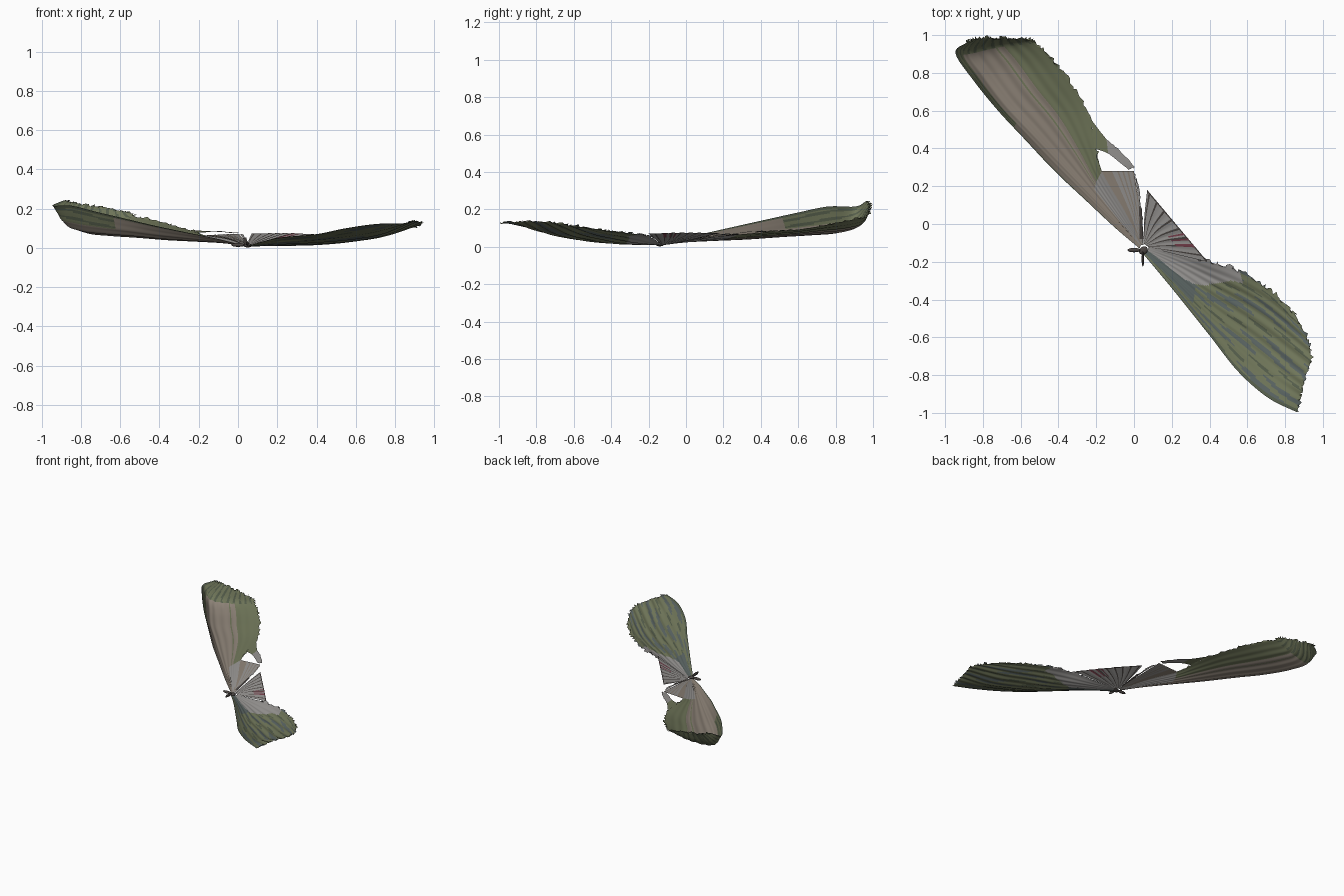
import bpy, math, random
from mathutils import Vector

if "Cube" in bpy.data.objects:
    bpy.data.objects.remove(bpy.data.objects["Cube"])

random.seed(4)


def material(name, r, g, b):
    m = bpy.data.materials.new(name)
    m.diffuse_color = (r, g, b, 1)
    m.use_nodes = True
    m.node_tree.nodes["Principled BSDF"].inputs["Base Color"].default_value = m.diffuse_color
    return m


tan = material("tan", 0.26, 0.22, 0.18)
olive = material("olive", 0.16, 0.18, 0.10)
dark = material("dark_green", 0.09, 0.11, 0.07)
grey = material("pale_grey", 0.30, 0.29, 0.28)
slate = material("slate_green", 0.10, 0.125, 0.12)
red = material("dull_red", 0.18, 0.05, 0.07)
brown = material("dark_brown", 0.07, 0.06, 0.055)


def spline(pts, t):
    """Catmull-Rom point on a list of control points, t in 0..1."""
    f = t * (len(pts) - 1)
    i = min(int(f), len(pts) - 2)
    u = f - i
    p1, p2 = pts[i], pts[i + 1]
    p0 = pts[i - 1] if i else p1 * 2 - p2
    p3 = pts[i + 2] if i + 2 < len(pts) else p2 * 2 - p1
    return 0.5 * (2 * p1 + (p2 - p0) * u + (2 * p0 - 5 * p1 + 4 * p2 - p3) * u * u
                  + (3 * p1 - p0 - 3 * p2 + p3) * u ** 3)


def sheet(name, rows, mats, pick, nu=60, nv=40, pleat=0.0, pleats=9, ragged=0.0):
    """Loft a thin sheet: rows run along the span, each row crosses it."""
    rows = [[Vector(p) for p in r] for r in rows]
    verts, faces = [], []
    for i in range(nu + 1):
        u = i / nu
        cross = [spline([r[k] for r in rows], u) for k in range(len(rows[0]))]
        for j in range(nv + 1):
            v = j / nv
            p = spline(cross, v)
            p.z += pleat * min(1, u * 2) * math.sin(v * pleats * math.tau) * math.sin(v * math.pi)
            if ragged and u > 0.3 and (j == nv or i == nu):
                p += Vector([random.uniform(-1, 0.7) * ragged, random.uniform(-1, 1) * ragged,
                             random.uniform(-0.5, 0.5) * ragged])
            p.z = max(p.z, 0.003)
            p.y = max(-1, min(1, p.y))
            verts.append(p)
    for i in range(nu):
        for j in range(nv):
            a = i * (nv + 1) + j
            faces.append((a, a + 1, a + nv + 2, a + nv + 1))
    me = bpy.data.meshes.new(name)
    me.from_pydata(verts, [], faces)
    for m in mats:
        me.materials.append(m)
    for n, poly in enumerate(me.polygons):
        poly.material_index = pick((n // nv + 0.5) / nu, (n % nv + 0.5) / nv)
        poly.use_smooth = True
    ob = bpy.data.objects.new(name, me)
    bpy.context.collection.objects.link(ob)
    return ob


# Rear left wing, a shallow scoop: leading rim, crease, floor, trailing rim
rear_rows = [
    [(.03, -.13, .012), (.033, -.12, .010), (.037, -.11, .010), (.04, -.10, .013)],
    [(-.10, -.02, .045), (-.08, .00, .025), (-.07, .03, .03), (-.05, .07, .045)],
    [(-.25, .12, .076), (-.22, .15, .035), (-.20, .22, .042), (-.17, .28, .065)],
    [(-.42, .28, .112), (-.38, .32, .045), (-.29, .38, .052), (-.20, .42, .078)],
    [(-.58, .45, .15), (-.54, .49, .06), (-.40, .56, .065), (-.25, .61, .095)],
    [(-.72, .60, .183), (-.68, .64, .07), (-.52, .71, .08), (-.34, .76, .12)],
    [(-.85, .76, .215), (-.80, .80, .085), (-.63, .86, .095), (-.44, .89, .147)],
    [(-.945, .905, .215), (-.87, .91, .125), (-.70, .945, .125), (-.52, .96, .162)],
    [(-.88, .965, .245), (-.82, .985, .23), (-.70, .985, .208), (-.56, .98, .183)],
]


def rear_color(u, v):
    if v < 0.03:
        return 2
    if u > 0.86 or (v < 0.2 and u > 0.55):
        return 1 if math.sin(v * 70 + u * 9) > -0.5 else 2
    if u < 0.25:
        return 3 if v > 0.5 else 0
    return int(v > 0.66 + 0.08 * math.sin(v * 60))


sheet("rear_left_wing", rear_rows, [tan, olive, dark, grey], rear_color,
      nu=80, nv=60, pleat=0.003, ragged=0.012)

# Front right wing, shallower scoop
front_rows = [
    [(.05, -.16, .010), (.06, -.15, .008), (.07, -.14, .008), (.08, -.12, .010)],
    [(.20, -.34, .05), (.22, -.29, .017), (.24, -.22, .012), (.25, -.155, .03)],
    [(.40, -.59, .07), (.42, -.48, .028), (.42, -.32, .02), (.40, -.195, .058)],
    [(.55, -.78, .10), (.60, -.62, .045), (.60, -.42, .04), (.56, -.25, .066)],
    [(.71, -.92, .122), (.75, -.74, .075), (.76, -.53, .065), (.71, -.34, .078)],
    [(.87, -1.0, .125), (.90, -.85, .138), (.945, -.68, .125), (.86, -.48, .095)],
]


def front_color(u, v):
    if v < 0.03:
        return 2
    if u < 0.6 and v > 0.66 - 0.2 * math.sin(u * 8):
        return 3
    s = math.sin(v * 40 + math.sin(u * 7)) * math.sin(u * 9 + v * 21)
    return 4 if s > 0.4 or (u < 0.3 and v > 0.2) else 2 if s < -0.8 else 1


sheet("front_right_wing", front_rows, [tan, olive, dark, grey, slate], front_color,
      nu=80, nv=60, pleat=0.004, ragged=0.014)

# Small fan panel between the wings, rising to a level outer edge
sheet("fan_panel",
      [[(.05, -.10, .012), (.06, -.11, .012), (.08, -.125, .012)],
       [(.055, .04, .04), (.14, -.05, .043), (.24, -.165, .04)],
       [(.07, .18, .072), (.23, -.01, .075), (.39, -.20, .07)]],
      [grey, brown, red],
      lambda u, v: 2 if u > 0.6 and 0.6 < v < 0.85 and math.sin(v * 75) > 0.2
      else 1 if math.sin(v * 50) > 0.8 or u > 0.96 else 0,
      nu=30, nv=40, pleat=0.002, pleats=8)

# Inner panel of the rear wing, ending in a straight cut beside the hole
sheet("inner_panel",
      [[(.035, -.11, .012), (.043, -.11, .012), (.05, -.11, .013)],
       [(-.06, .08, .043), (-.015, .08, .042), (.03, .08, .04)],
       [(-.18, .28, .063), (-.09, .28, .068), (0, .28, .072)]],
      [grey, tan], lambda u, v: int(v < 0.35 or math.sin(v * 40) > 0.8),
      nu=24, nv=20, pleat=0.0015)

# Slim arm round the hole
sheet("trailing_arm",
      [[(-.21, .40, .078), (-.225, .55, .09)],
       [(-.14, .375, .08), (-.15, .455, .085)],
       [(-.075, .325, .08), (-.07, .385, .083)],
       [(-.03, .29, .075), (.005, .30, .077)]],
      [grey, olive], lambda u, v: int(u < 0.35), nu=20, nv=6, ragged=0.004)

# Narrow torn sliver in the gap
sheet("gap_sliver",
      [[(.03, -.08, .02), (.05, -.08, .02)], [(.025, .10, .05), (.04, .08, .05)],
       [(.005, .27, .07), (.02, .22, .07)]],
      [brown, grey], lambda u, v: int(u > 0.5), nu=20, nv=4, ragged=0.006)

# Small body and tail stubs at the centre
for name, loc, size, turn in (("body", (0, -.138, .015), (.035, .012, .010), 0),
                              ("tail_stub", (.047, -.185, .022), (.007, .04, .012), 0),
                              ("centre_knot", (.05, -.14, .012), (.025, .02, .010), .7)):
    bpy.ops.mesh.primitive_uv_sphere_add(segments=16, ring_count=8, location=loc, rotation=(0, 0, turn))
    ob = bpy.context.object
    ob.name = name
    ob.scale = size
    ob.data.materials.append(brown)
    bpy.ops.object.shade_smooth()
